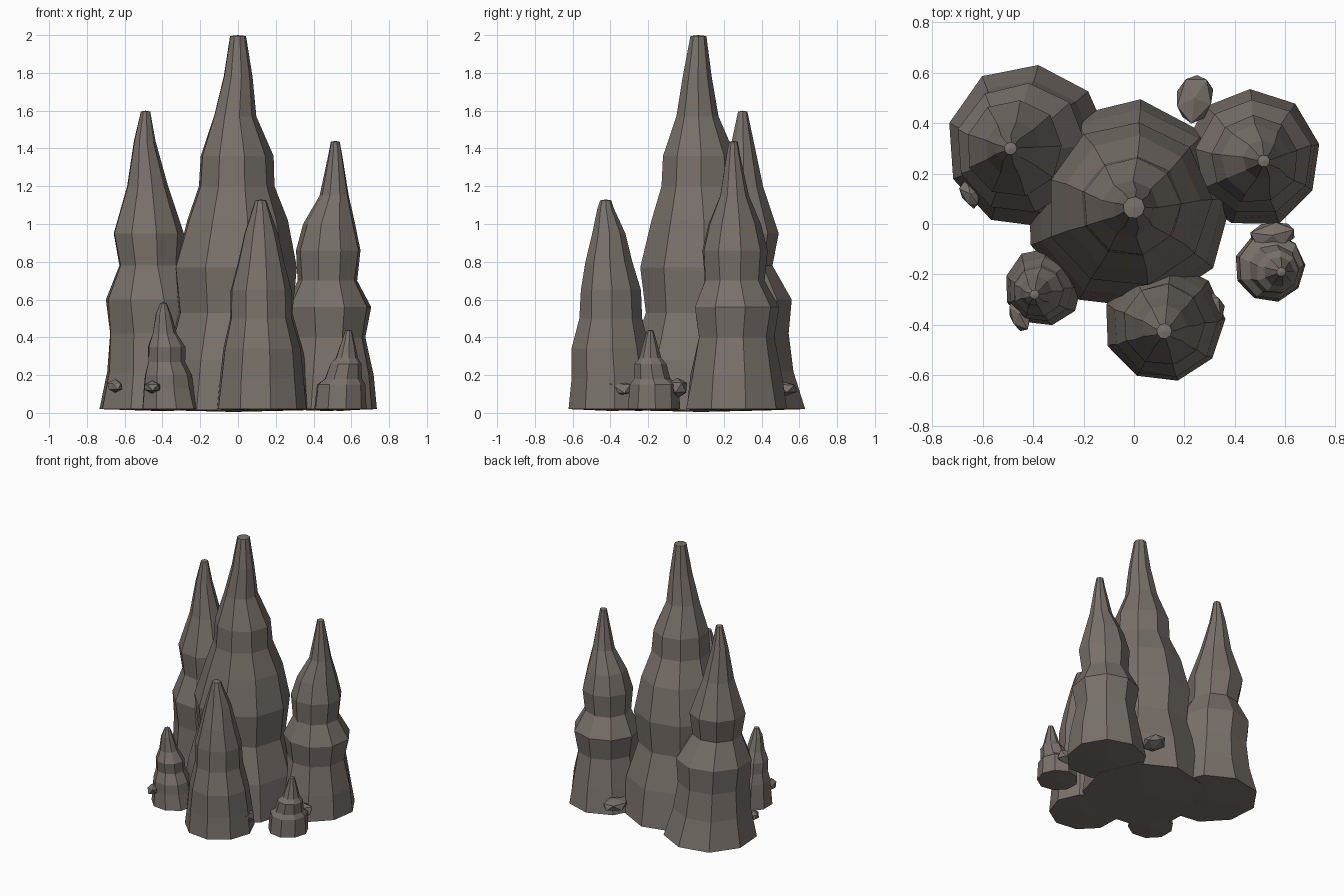
import bpy, bmesh, math, random
from mathutils import Vector, Matrix

random.seed(4)
stone = bpy.data.materials.new("grey brown stone")
stone.diffuse_color = (0.19, 0.165, 0.145, 1)


def finish(name, bm):
    bmesh.ops.recalc_face_normals(bm, faces=bm.faces)
    me = bpy.data.meshes.new(name)
    bm.to_mesh(me)
    bm.free()
    me.materials.append(stone)
    bpy.context.collection.objects.link(bpy.data.objects.new(name, me))


def spire(name, rings, phase=3, sides=9, jitter=0.02):
    """Stack of irregular rings (z, centre x, centre y, radius) with capped ends."""
    bm = bmesh.new()
    loops = []
    for z, cx, cy, r in rings:
        loop = []
        for i in range(sides):
            a = math.radians(phase) + math.tau * i / sides
            k = r * (1 + random.uniform(-jitter, jitter))
            loop.append(bm.verts.new((cx + k * math.cos(a), cy + k * math.sin(a), z)))
        loops.append(loop)
    for lo, hi in zip(loops, loops[1:]):
        for i in range(sides):
            j = (i + 1) % sides
            bm.faces.new((lo[i], lo[j], hi[j], hi[i]))
    # slightly bulging fans close the base and the tip
    for loop, (z, cx, cy, r), dz in ((loops[0], rings[0], -0.01), (loops[-1], rings[-1], 0.005)):
        c = bm.verts.new((cx, cy, z + dz))
        for i in range(sides):
            bm.faces.new((loop[i], loop[(i + 1) % sides], c))
    finish(name, bm)


# tall central spire
spire("central_spire", [
    (0.015, -0.025, 0.08, 0.42), (0.28, -0.02, 0.08, 0.382), (0.53, -0.02, 0.08, 0.305),
    (0.77, -0.02, 0.08, 0.33), (1.02, -0.01, 0.08, 0.27), (1.2, -0.01, 0.07, 0.205),
    (1.36, -0.01, 0.07, 0.195), (1.57, -0.018, 0.06, 0.115), (1.78, 0.0, 0.06, 0.078),
    (1.995, 0.0, 0.065, 0.043)])

# rear left and rear right spires
spire("rear_left_spire", [
    (0.02, -0.42, 0.305, 0.33), (0.22, -0.43, 0.3, 0.275), (0.42, -0.44, 0.3, 0.25),
    (0.6, -0.45, 0.3, 0.262), (0.78, -0.465, 0.29, 0.172), (0.95, -0.475, 0.3, 0.192),
    (1.2, -0.48, 0.3, 0.11), (1.44, -0.495, 0.3, 0.058), (1.595, -0.49, 0.3, 0.025)])
spire("rear_right_spire", [
    (0.02, 0.47, 0.26, 0.275), (0.2, 0.475, 0.26, 0.245), (0.4, 0.475, 0.26, 0.205),
    (0.56, 0.475, 0.265, 0.232), (0.7, 0.475, 0.255, 0.162), (0.86, 0.48, 0.255, 0.175),
    (1.0, 0.485, 0.255, 0.14), (1.15, 0.51, 0.255, 0.078), (1.36, 0.515, 0.25, 0.038),
    (1.435, 0.515, 0.25, 0.024)], phase=12)

# front spire
spire("front_spire", [
    (0.02, 0.12, -0.39, 0.242), (0.18, 0.12, -0.39, 0.225), (0.34, 0.12, -0.4, 0.208),
    (0.5, 0.118, -0.4, 0.166), (0.65, 0.118, -0.4, 0.162), (0.8, 0.12, -0.41, 0.125),
    (0.95, 0.12, -0.41, 0.09), (1.08, 0.12, -0.425, 0.045), (1.125, 0.12, -0.425, 0.03)])

# two little spires
spire("small_left_spire", [
    (0.02, -0.36, -0.25, 0.155), (0.13, -0.37, -0.255, 0.137), (0.2, -0.37, -0.26, 0.127),
    (0.27, -0.38, -0.26, 0.1), (0.35, -0.38, -0.27, 0.1), (0.42, -0.39, -0.27, 0.065),
    (0.52, -0.395, -0.28, 0.042), (0.58, -0.395, -0.28, 0.018)])
spire("small_right_spire", [
    (0.02, 0.54, -0.17, 0.14), (0.15, 0.545, -0.17, 0.13), (0.18, 0.555, -0.18, 0.1),
    (0.26, 0.57, -0.19, 0.085), (0.29, 0.575, -0.19, 0.06), (0.36, 0.58, -0.19, 0.04),
    (0.435, 0.585, -0.19, 0.018)])

# pebbles stuck round the bases: position, half sizes, turn in degrees
pebbles = [((0.24, 0.5, 0.13), (0.08, 0.11, 0.045), -20),
           ((-0.455, -0.355, 0.135), (0.05, 0.075, 0.035), 15),
           ((0.29, -0.38, 0.13), (0.06, 0.13, 0.05), -20),
           ((0.55, -0.045, 0.135), (0.11, 0.06, 0.06), 15),
           ((-0.65, 0.12, 0.14), (0.04, 0.065, 0.035), 25)]
for n, (pos, size, turn) in enumerate(pebbles):
    bm = bmesh.new()
    bmesh.ops.create_icosphere(bm, subdivisions=1, radius=1)
    for v in bm.verts:
        v.co *= random.uniform(0.85, 1.1)
    mat = Matrix.Translation(Vector(pos)) @ Matrix.Rotation(math.radians(turn), 4, 'Z') \
        @ Matrix.Diagonal((*size, 1))
    bmesh.ops.transform(bm, matrix=mat, verts=bm.verts)
    finish("pebble_%d" % (n + 1), bm)
